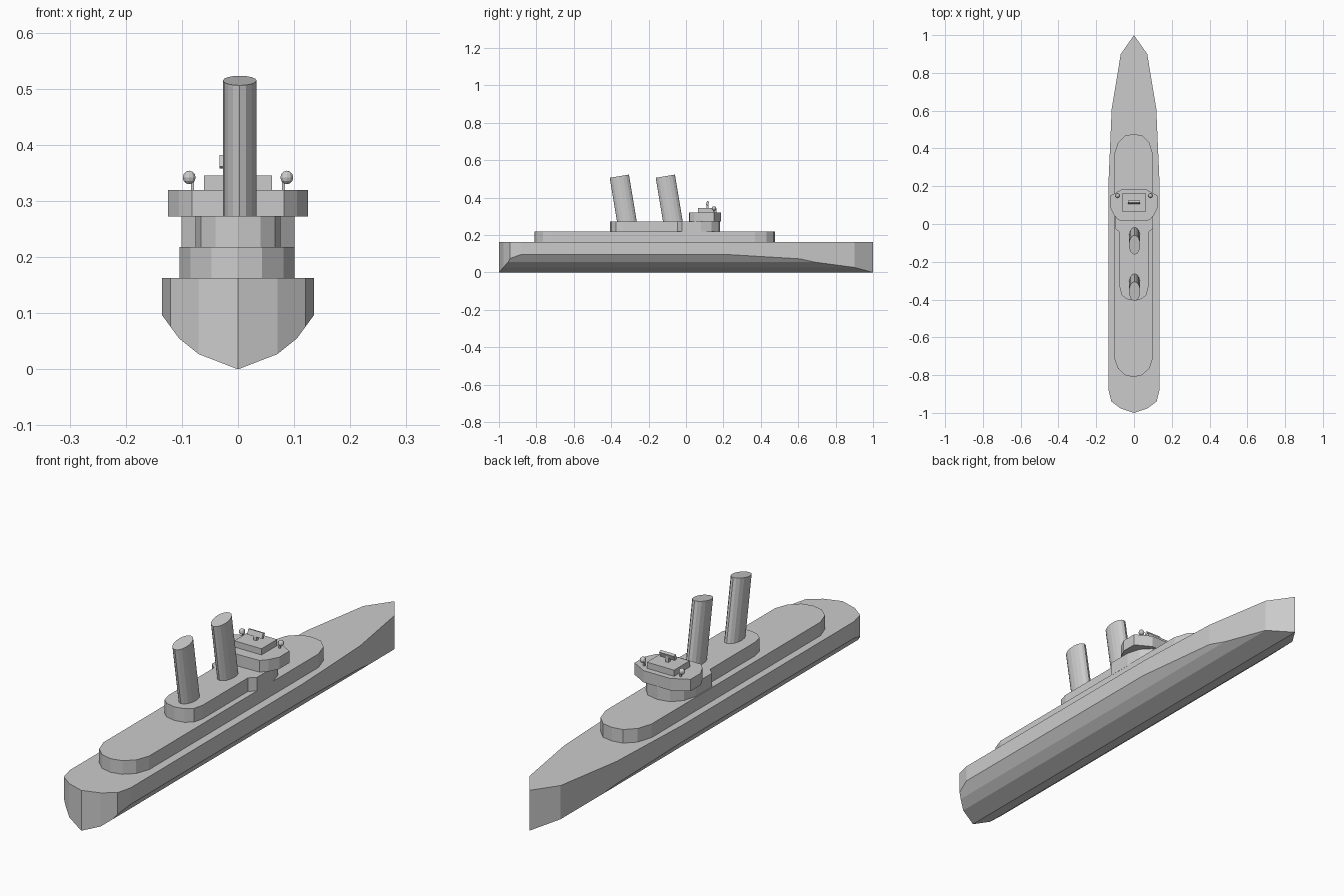
import bpy, bmesh, math
from mathutils import Matrix, Vector

if "Cube" in bpy.data.objects:
    bpy.data.objects.remove(bpy.data.objects["Cube"])


def finish(bm, name):
    bmesh.ops.recalc_face_normals(bm, faces=bm.faces)
    mesh = bpy.data.meshes.new(name)
    bm.to_mesh(mesh)
    bm.free()
    obj = bpy.data.objects.new(name, mesh)
    bpy.context.collection.objects.link(obj)
    return obj


def slab(half, z0, z1, cx=0.0):
    """Prism from the right half of a plan outline, mirrored across x."""
    pts = half + [(-x, y) for x, y in reversed(half) if x > 0]
    bm = bmesh.new()
    face = bm.faces.new([bm.verts.new((x + cx, y, z0)) for x, y in pts])
    top = bmesh.ops.extrude_face_region(bm, geom=[face], use_keep_orig=True)["geom"]
    bmesh.ops.translate(bm, vec=(0, 0, z1 - z0),
                        verts=[v for v in top if isinstance(v, bmesh.types.BMVert)])
    return bm


def box(name, size, loc, tilt=0.0):
    bm = bmesh.new()
    m = Matrix.Translation(loc) @ Matrix.Rotation(tilt, 4, 'X') @ Matrix.Diagonal((*size, 1))
    bmesh.ops.create_cube(bm, size=1, matrix=m)
    return finish(bm, name)


# Hull: deck outline pulled down, then the bottom planed to a faceted V
hull = slab([(0, -1), (0.07, -0.977), (0.12, -0.94), (0.135, -0.88), (0.135, 0.22),
             (0.118, 0.61), (0.07, 0.9), (0, 1)], -0.05, 0.163)
section = [(0, 0), (0.07, 0.027), (0.105, 0.055), (0.135, 0.096)]
for (x0, z0), (x1, z1) in zip(section, section[1:]):
    for s in (1, -1):
        bmesh.ops.bisect_plane(hull, geom=hull.verts[:] + hull.edges[:] + hull.faces[:],
                               dist=1e-6, plane_co=Vector((s * x0, 0, z0)),
                               plane_no=Vector((s * (z1 - z0), 0, x0 - x1)), clear_outer=True)
        bmesh.ops.holes_fill(hull, edges=[e for e in hull.edges if e.is_boundary], sides=0)
finish(hull, "hull")

# Long deckhouse with rounded ends
finish(slab([(0, -0.81), (0.045, -0.80), (0.083, -0.765), (0.1025, -0.71),
             (0.1025, 0.37), (0.083, 0.43), (0.045, 0.468), (0, 0.476)],
            0.16, 0.218, -0.002), "lower_deckhouse")

# Upper deckhouse, flaring out beneath the bridge
finish(slab([(0, -0.405), (0.04, -0.397), (0.066, -0.375), (0.076, -0.335),
             (0.076, -0.045), (0.101, -0.022), (0.101, 0.08), (0.085, 0.135),
             (0.05, 0.172), (0, 0.183)], 0.215, 0.273), "upper_deckhouse")

# Bridge and wheelhouse
finish(slab([(0, 0.017), (0.082, 0.02), (0.105, 0.045), (0.125, 0.085), (0.125, 0.15),
             (0.097, 0.165), (0.06, 0.186), (0, 0.186)], 0.272, 0.32), "bridge")
box("wheelhouse", (0.122, 0.1, 0.03), (0, 0.113, 0.33))

# Rangefinder on a short post
box("rangefinder_post", (0.012, 0.012, 0.03), (0, 0.115, 0.355))
box("rangefinder", (0.066, 0.012, 0.022), (0, 0.115, 0.37), math.radians(-20))

# Searchlights on the bridge wings
for side, s in (("left", -1), ("right", 1)):
    box(side + "_searchlight_post", (0.006, 0.006, 0.03), (s * 0.081, 0.15, 0.33))
    bm = bmesh.new()
    bmesh.ops.create_uvsphere(bm, u_segments=10, v_segments=6, radius=0.012,
                              matrix=Matrix.Translation((s * 0.087, 0.15, 0.342)))
    finish(bm, side + "_searchlight")

# Raked oval funnels
for name, y in (("front_funnel", -0.07), ("rear_funnel", -0.316)):
    bm = bmesh.new()
    m = (Matrix.Translation((0.003, y, 0.272)) @ Matrix.Rotation(math.radians(9.5), 4, 'X')
         @ Matrix.Translation((0, 0, 0.113)) @ Matrix.Diagonal((0.03, 0.052, 1, 1)))
    bmesh.ops.create_cone(bm, cap_ends=True, segments=16, radius1=1, radius2=1,
                          depth=0.266, matrix=m)
    finish(bm, name)
